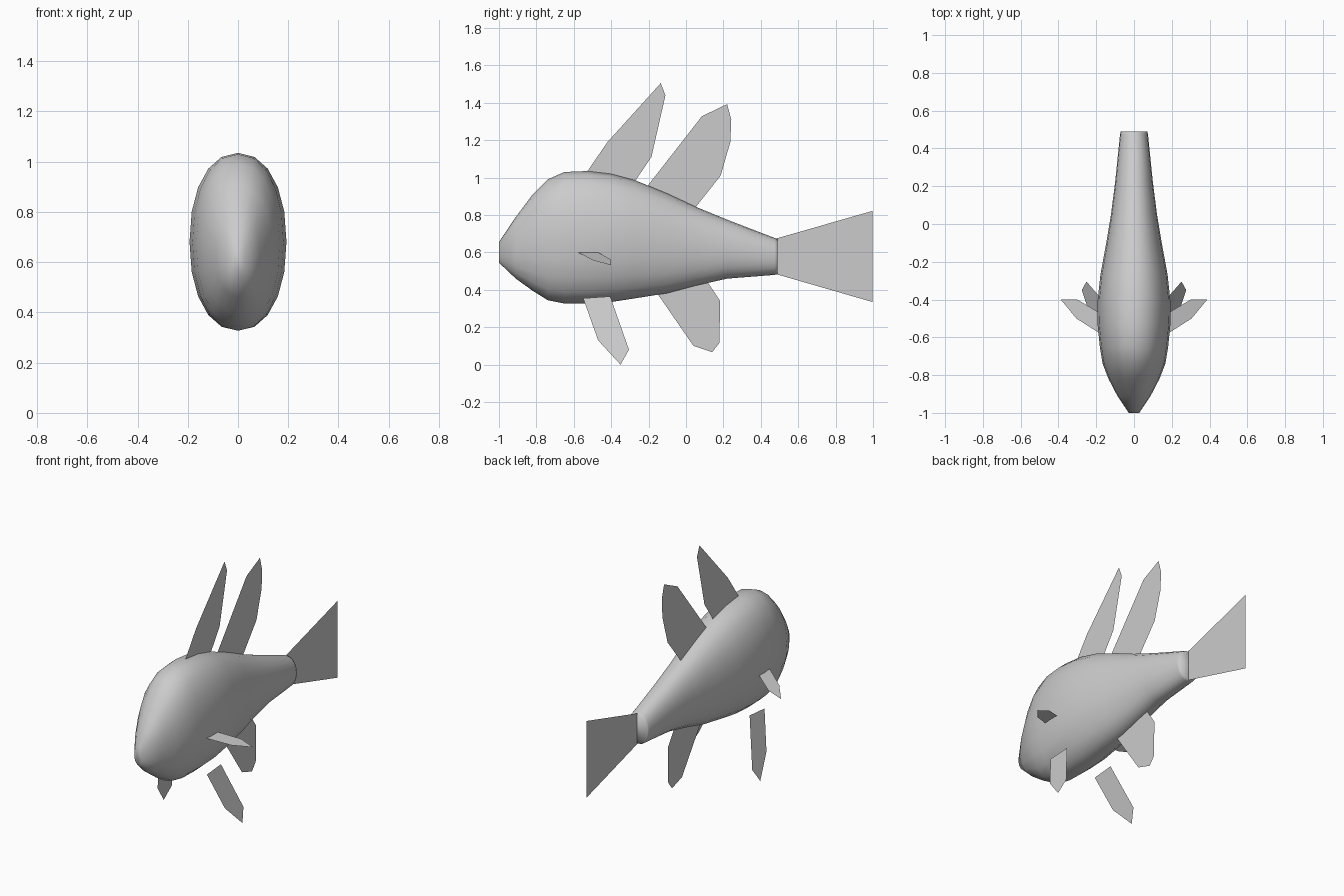
import bpy, bmesh, math

cube = bpy.data.objects.get("Cube")
if cube:
    bpy.data.objects.remove(cube, do_unlink=True)

# Single material
grey = bpy.data.materials.new("light grey")
grey.use_nodes = True
COLOUR = (0.6, 0.6, 0.6, 1)
grey.diffuse_color = COLOUR
grey.node_tree.nodes["Principled BSDF"].inputs["Base Color"].default_value = COLOUR


def add_object(name, bm):
    mesh = bpy.data.meshes.new(name)
    bm.to_mesh(mesh)
    bm.free()
    mesh.materials.append(grey)
    obj = bpy.data.objects.new(name, mesh)
    bpy.context.collection.objects.link(obj)
    return obj


# Body: oval sections lofted from snout to tail (y, bottom, top, half width)
SECTIONS = [
    (-1.0, 0.545, 0.655, 0.028),
    (-0.91, 0.46, 0.79, 0.088),
    (-0.82, 0.395, 0.91, 0.135),
    (-0.74, 0.345, 0.99, 0.166),
    (-0.65, 0.327, 1.03, 0.181),
    (-0.53, 0.327, 1.035, 0.193),
    (-0.4, 0.335, 1.02, 0.192),
    (-0.27, 0.355, 0.985, 0.178),
    (-0.1, 0.382, 0.915, 0.147),
    (0.05, 0.422, 0.845, 0.122),
    (0.22, 0.46, 0.775, 0.1),
    (0.475, 0.48, 0.677, 0.074),
    (0.49, 0.485, 0.67, 0.07),
]
SIDES = 20


def bulge(value):
    return math.copysign(abs(value) ** 0.92, value)


bm = bmesh.new()
rings = []
for y, low, high, half in SECTIONS:
    ring = []
    for i in range(SIDES):
        a = math.tau * i / SIDES
        x = half * bulge(math.cos(a))
        z = (low + high) / 2 + (high - low) / 2 * bulge(math.sin(a))
        ring.append(bm.verts.new((x, y, z)))
    rings.append(ring)
for r, s in zip(rings, rings[1:]):
    for i in range(SIDES):
        j = (i + 1) % SIDES
        bm.faces.new((r[i], r[j], s[j], s[i]))
bm.faces.new(rings[0])
bm.faces.new(rings[-1])
bmesh.ops.recalc_face_normals(bm, faces=bm.faces)
for face in bm.faces:
    face.smooth = True
add_object("body", bm)


# Fins: flat single sheets
def fin(name, points):
    bm = bmesh.new()
    bm.faces.new([bm.verts.new(p) for p in points])
    bmesh.ops.triangulate(bm, faces=bm.faces)
    return add_object(name, bm)


MIDDLE_FINS = {
    "front_dorsal_fin": [(-0.53, 1.03), (-0.42, 1.19), (-0.135, 1.505),
                         (-0.11, 1.44), (-0.185, 1.11), (-0.28, 0.97)],
    "rear_dorsal_fin": [(-0.21, 0.95), (0.085, 1.328), (0.22, 1.393), (0.242, 1.31),
                        (0.237, 1.19), (0.185, 1.01), (0.05, 0.84)],
    "anal_fin": [(-0.16, 0.39), (0.04, 0.1), (0.14, 0.067),
                 (0.178, 0.115), (0.183, 0.34), (0.11, 0.45)],
    "tail_fin": [(0.485, 0.675), (0.997, 0.822), (0.905, 0.7), (0.7, 0.578),
                 (0.905, 0.455), (0.997, 0.335), (0.485, 0.483)],
}
for name, outline in MIDDLE_FINS.items():
    fin(name, [(0, y, z) for y, z in outline])

# Paired fins: pelvic outline in (y, z), pectoral outline in (x, y)
PELVIC = [(-0.55, 0.355), (-0.47, 0.13), (-0.35, 0.0), (-0.305, 0.08), (-0.405, 0.365)]
PECTORAL = [(0.18, -0.58), (0.305, -0.5), (0.388, -0.4), (0.3, -0.4), (0.175, -0.475)]
for side, sign in (("left", 1), ("right", -1)):
    fin(side + "_pelvic_fin",
        [(sign * (0.165 + (0.36 - z) * 0.31), y, z) for y, z in PELVIC])
    fin(side + "_pectoral_fin",
        [(sign * x, y, 0.6 - (x - 0.185) * 0.34) for x, y in PECTORAL])
